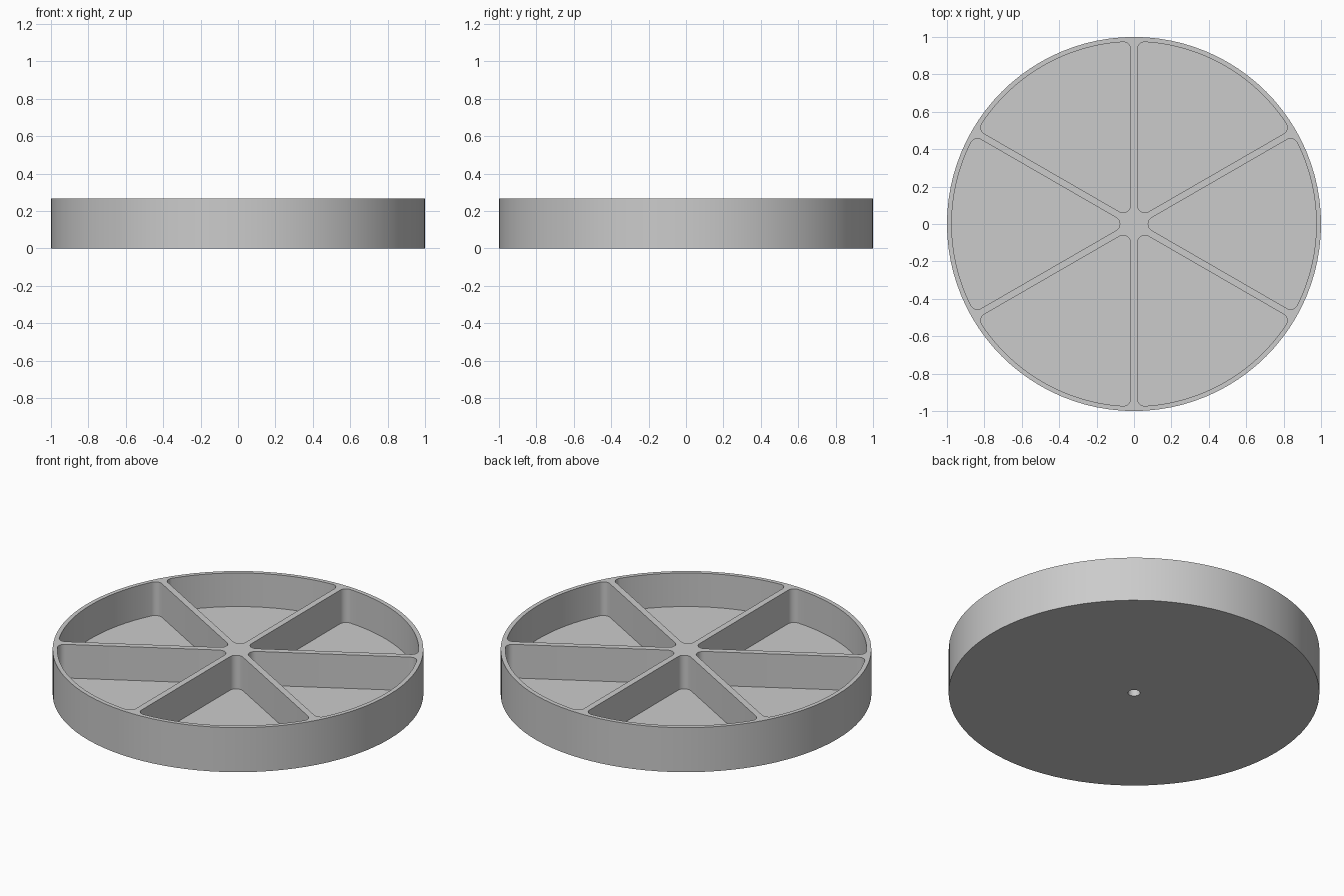
import bpy, bmesh
from math import sin, cos, pi, sqrt, asin
from mathutils import Vector, Matrix

HEIGHT, FLOOR, HOLE_TOP = 0.265, 0.065, 0.2
RADIUS, INNER, HOLE = 1.0, 0.975, 0.033
HALF_RIB, FILLET = 0.018, 0.04

cube = bpy.data.objects.get("Cube")
if cube:
    bpy.data.objects.remove(cube, do_unlink=True)


def arc(centre, radius, start, end, steps):
    """Points along an arc, both ends included."""
    return [centre + radius * Vector((cos(a), sin(a)))
            for a in (start + (end - start) * i / steps for i in range(steps + 1))]


def circle(radius, steps):
    return arc(Vector((0, 0)), radius, 0, 2 * pi, steps)[:-1]


def wedge():
    """Rounded 60 degree pocket outline pointing along +x."""
    inset = HALF_RIB + FILLET
    reach = INNER - FILLET
    turn = pi / 6 - asin(inset / reach)
    tip = Vector((inset / sin(pi / 6), 0))
    low = reach * Vector((cos(turn), -sin(turn)))
    high = Vector((low.x, -low.y))
    return (arc(tip, FILLET, 2 * pi / 3, 4 * pi / 3, 8)
            + arc(low, FILLET, -2 * pi / 3, -turn, 8)
            + arc(Vector((0, 0)), INNER, -turn, turn, 16)[1:-1]
            + arc(high, FILLET, turn, 2 * pi / 3, 8))


bm = bmesh.new()


def wall(outline, z0, z1):
    """Vertical wall along a closed outline; returns its bottom and top edges."""
    rings = [[bm.verts.new((p.x, p.y, z)) for p in outline] for z in (z0, z1)]
    n = len(outline)
    for i in range(n):
        j = (i + 1) % n
        bm.faces.new((rings[0][i], rings[0][j], rings[1][j], rings[1][i]))
    return [[bm.edges.get((r[i], r[(i + 1) % n])) for i in range(n)] for r in rings]


def fill(edges):
    bmesh.ops.triangle_fill(bm, edges=edges, use_beauty=True, use_dissolve=False)


# Outer wall
base_edges, rim_edges = wall(circle(RADIUS, 96), 0, HEIGHT)

# Six pockets with flat floors
for k in range(6):
    spin = Matrix.Rotation(k * pi / 3, 2)
    floor_edges, mouth_edges = wall([spin @ p for p in wedge()], FLOOR, HEIGHT)
    fill(floor_edges)
    rim_edges += mouth_edges

# Blind pivot hole underneath
hole_edges, hole_cap = wall(circle(HOLE, 32), 0, HOLE_TOP)
fill(hole_cap)

# Rib tops with rim, and underside
fill(rim_edges)
fill(base_edges + hole_edges)
bmesh.ops.recalc_face_normals(bm, faces=bm.faces)

mesh = bpy.data.meshes.new("divided_tray")
bm.to_mesh(mesh)
bm.free()
tray = bpy.data.objects.new("divided_tray", mesh)
bpy.context.collection.objects.link(tray)

# Plain grey material
grey = bpy.data.materials.new("light_grey")
grey.use_nodes = True
colour = (0.6, 0.6, 0.6, 1)
grey.diffuse_color = colour
grey.node_tree.nodes["Principled BSDF"].inputs["Base Color"].default_value = colour
mesh.materials.append(grey)

bpy.context.view_layer.objects.active = tray
tray.select_set(True)
bpy.ops.object.shade_smooth_by_angle(angle=pi / 6)
